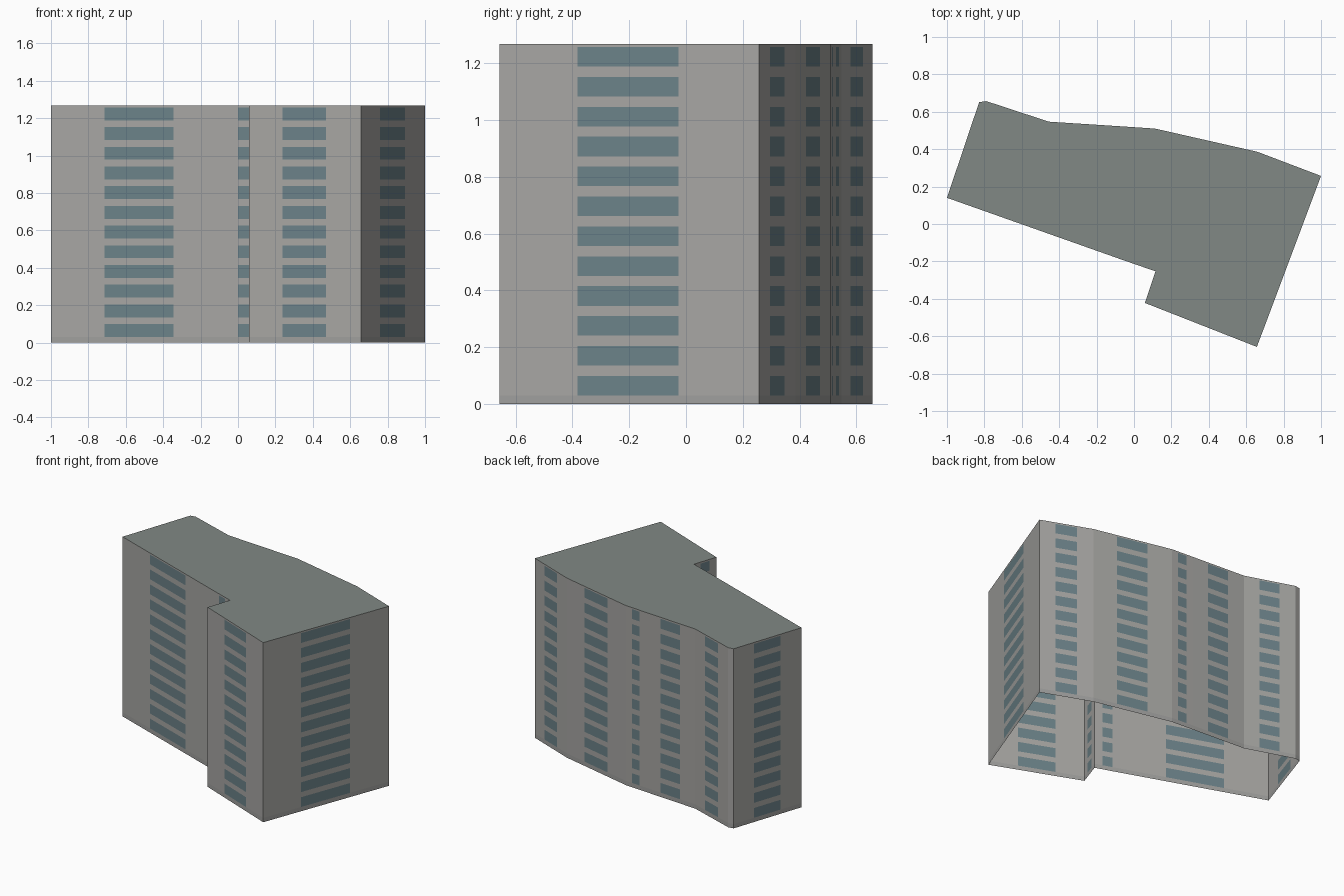
import bpy
from mathutils import Vector

if "Cube" in bpy.data.objects:
    bpy.data.objects.remove(bpy.data.objects["Cube"])

HEIGHT, FLOORS, PITCH = 1.268, 12, 0.1053
SILL, GLASS_H = 0.03, 0.069
LEFT, RIGHT = 0.30, 0.69        # window span as a fraction of each wall

# Building outline, counter-clockwise from the left corner
outline = [(-1, 0.14), (-0.05, -0.196), (0.115, -0.253), (0.058, -0.422),
           (0.657, -0.657), (1, 0.257), (0.66, 0.386), (0.113, 0.51),
           (-0.05, 0.521), (-0.455, 0.547), (-0.79, 0.657), (-0.828, 0.651)]


def material(name, color):
    m = bpy.data.materials.new(name)
    m.diffuse_color = (*color, 1)
    m.use_nodes = True
    m.node_tree.nodes["Principled BSDF"].inputs["Base Color"].default_value = m.diffuse_color
    return m


def add_part(name, verts, faces, mat):
    mesh = bpy.data.meshes.new(name)
    mesh.from_pydata(verts, [], faces)
    mesh.materials.append(mat)
    obj = bpy.data.objects.new(name, mesh)
    bpy.context.collection.objects.link(obj)
    return obj


class Quads:
    """Collects upright rectangles lying on the walls."""

    def __init__(self):
        self.verts, self.faces = [], []

    def add(self, a, b, u0, u1, z0, z1):
        p, q = a.lerp(b, u0), a.lerp(b, u1)
        n = len(self.verts)
        self.verts += [(*p, z0), (*q, z0), (*q, z1), (*p, z1)]
        self.faces.append((n, n + 1, n + 2, n + 3))


concrete = material("concrete", (0.39, 0.385, 0.37))
plinth_grey = material("plinth_grey", (0.35, 0.35, 0.34))
glass = material("glass", (0.15, 0.225, 0.25))
roofing = material("roofing", (0.22, 0.25, 0.235))

walls, windows, plinth = Quads(), Quads(), Quads()
points = [Vector(p) for p in outline]
for i, a in enumerate(points):
    b = points[(i + 1) % len(points)]
    plinth.add(a, b, 0, 1, 0, SILL)
    # Tiny chamfer wall stays blank
    if (b - a).length < 0.08:
        walls.add(a, b, 0, 1, SILL, HEIGHT)
        continue
    # Solid strips either side of the window column
    walls.add(a, b, 0, LEFT, SILL, HEIGHT)
    walls.add(a, b, RIGHT, 1, SILL, HEIGHT)
    # Flush window and spandrel for each floor
    for f in range(FLOORS):
        z = SILL + f * PITCH
        top = HEIGHT if f == FLOORS - 1 else z + PITCH
        windows.add(a, b, LEFT, RIGHT, z, z + GLASS_H)
        walls.add(a, b, LEFT, RIGHT, z + GLASS_H, top)

add_part("walls", walls.verts, walls.faces, concrete)
add_part("windows", windows.verts, windows.faces, glass)
add_part("plinth", plinth.verts, plinth.faces, plinth_grey)

# Flat roof; the building is open underneath
add_part("roof", [(x, y, HEIGHT) for x, y in outline], [range(len(outline))], roofing)
